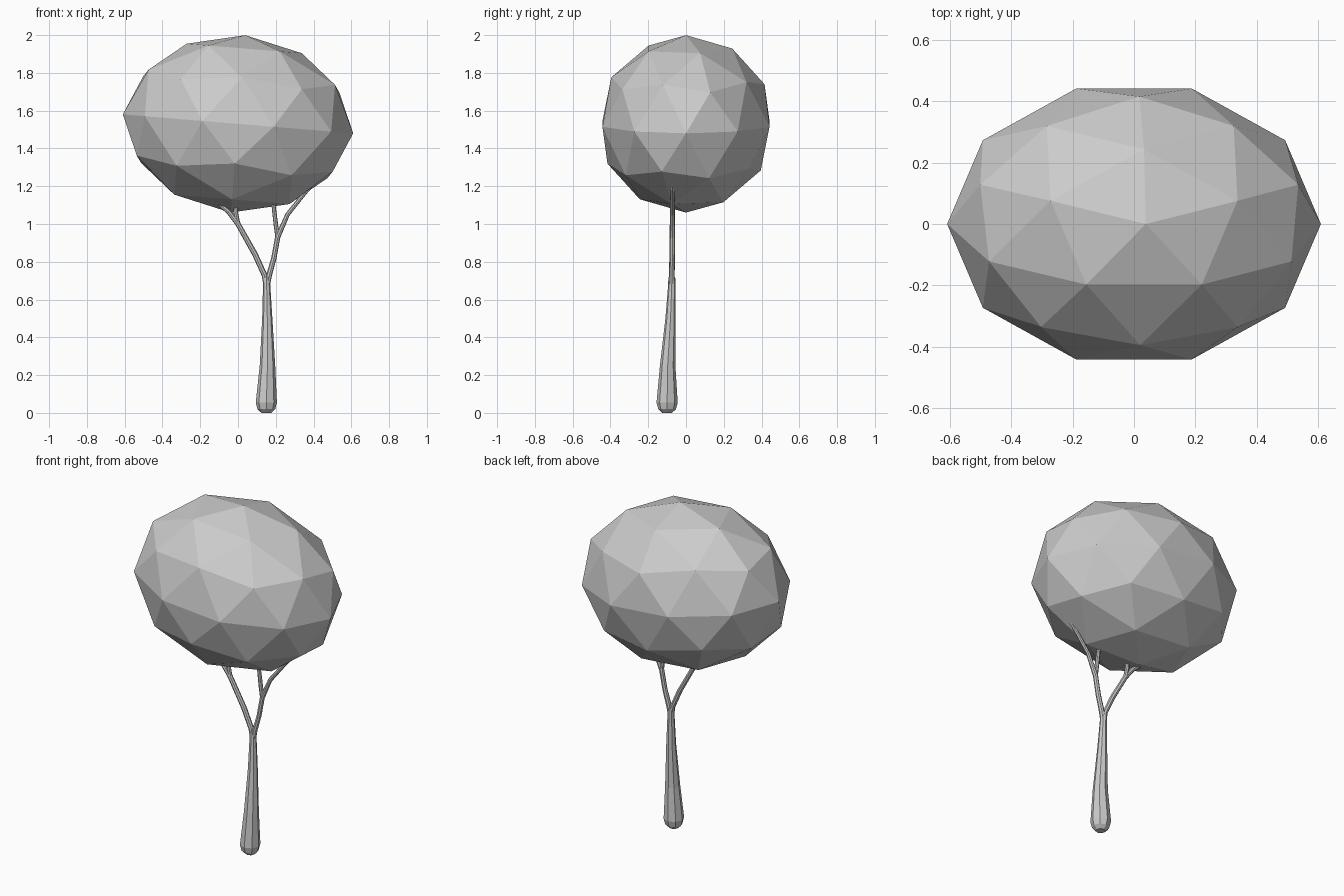
import bpy
from math import radians
from mathutils import Matrix


def limb(name, points):
    """Tapering eight-sided tube through (x, y, z, radius) points."""
    curve = bpy.data.curves.new(name, 'CURVE')
    curve.dimensions = '3D'
    curve.twist_mode = 'MINIMUM'
    curve.bevel_depth = 1.0
    curve.bevel_resolution = 2
    curve.use_fill_caps = True
    spline = curve.splines.new('POLY')
    spline.points.add(len(points) - 1)
    for p, (x, y, z, r) in zip(spline.points, points):
        p.co = (x, y, z, 1)
        p.radius = r
    spline.use_smooth = False
    obj = bpy.data.objects.new(name, curve)
    bpy.context.collection.objects.link(obj)
    return obj


# Canopy: faceted ellipsoid, slightly tilted down to the right
bpy.ops.mesh.primitive_ico_sphere_add(subdivisions=2, radius=1)
canopy = bpy.context.object
canopy.name = "canopy"
canopy.data.transform(Matrix.Translation((0, 0, 1.53))
                      @ Matrix.Rotation(radians(4.7), 4, 'Y')
                      @ Matrix.Diagonal((0.612, 0.465, 0.471, 1))
                      @ Matrix.Rotation(radians(90), 4, 'Z'))

# Trunk: rounded foot, tapering up to the fork
limb("trunk", [(0.15, -0.10, 0.0, 0.026), (0.15, -0.10, 0.02, 0.047),
               (0.15, -0.10, 0.055, 0.056), (0.156, -0.097, 0.25, 0.041),
               (0.155, -0.082, 0.5, 0.027), (0.152, -0.076, 0.66, 0.02),
               (0.15, -0.075, 0.72, 0.018)])

# Left branch and its twig
limb("left_branch", [(0.152, -0.076, 0.67, 0.016), (0.14, -0.075, 0.73, 0.015),
                     (0.09, -0.073, 0.84, 0.015), (0.0, -0.072, 1.0, 0.014),
                     (-0.05, -0.072, 1.065, 0.013), (-0.13, -0.072, 1.13, 0.010)])
limb("left_twig", [(0.0, -0.072, 1.0, 0.012), (-0.012, -0.072, 1.06, 0.012),
                   (-0.01, -0.072, 1.16, 0.010)])

# Right branch and its twig
limb("right_branch", [(0.152, -0.076, 0.67, 0.016), (0.165, -0.075, 0.73, 0.015),
                      (0.19, -0.073, 0.82, 0.014), (0.21, -0.072, 0.93, 0.014),
                      (0.262, -0.072, 1.05, 0.012), (0.35, -0.072, 1.16, 0.011),
                      (0.43, -0.072, 1.25, 0.009)])
limb("right_twig", [(0.21, -0.072, 0.93, 0.012), (0.2, -0.072, 1.0, 0.012),
                    (0.182, -0.072, 1.15, 0.010)])
